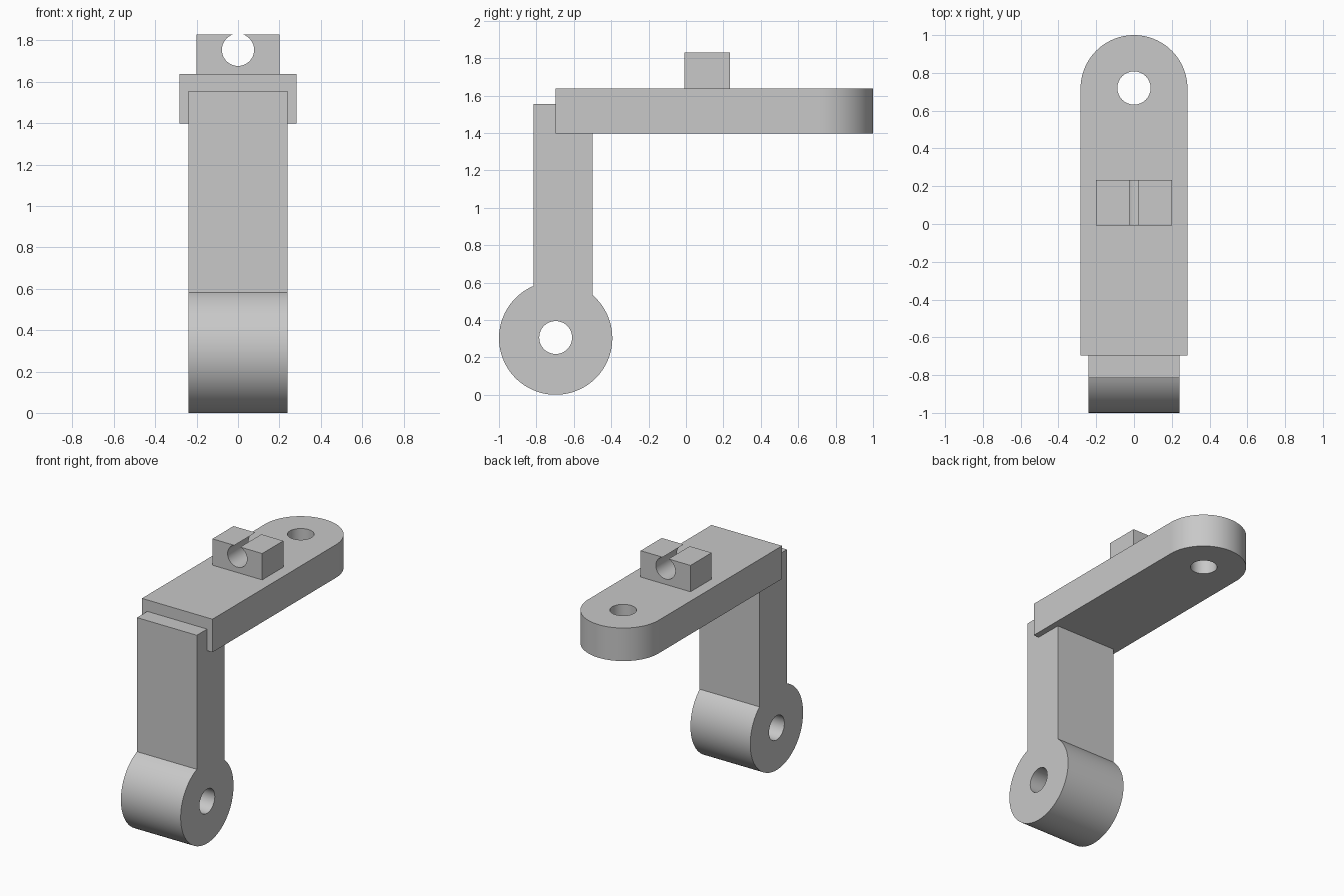
import bpy, bmesh
from math import sin, cos, asin, acos, sqrt, pi, radians
from mathutils import Matrix

cube = bpy.data.objects.get("Cube")
if cube:
    bpy.data.objects.remove(cube, do_unlink=True)

GREY = (0.58, 0.58, 0.58, 1)
grey = bpy.data.materials.new("plain grey")
grey.use_nodes = True
grey.diffuse_color = GREY
grey.node_tree.nodes["Principled BSDF"].inputs["Base Color"].default_value = GREY


def arc(cx, cy, r, start, end, n=48):
    return [(cx + r * cos(start + (end - start) * i / n),
             cy + r * sin(start + (end - start) * i / n)) for i in range(n + 1)]


def extruded(name, loops, axes, middle, half):
    """Fill an outline (with holes) and extrude it; axes gives world u, v, depth."""
    curve = bpy.data.curves.new(name, 'CURVE')
    curve.dimensions = '2D'
    curve.fill_mode = 'BOTH'
    curve.extrude = half
    for loop in loops:
        spline = curve.splines.new('POLY')
        spline.points.add(len(loop) - 1)
        for point, (u, v) in zip(spline.points, loop):
            point.co = (u, v, 0, 1)
        spline.use_cyclic_u = True
    temp = bpy.data.objects.new(name + " outline", curve)
    bpy.context.collection.objects.link(temp)
    bpy.context.view_layer.update()
    mesh = bpy.data.meshes.new_from_object(
        temp.evaluated_get(bpy.context.evaluated_depsgraph_get()))
    bpy.data.objects.remove(temp, do_unlink=True)

    # Turn the profile into place and weld caps to walls
    turn = Matrix(axes).transposed().to_4x4()
    bm = bmesh.new()
    bm.from_mesh(mesh)
    bmesh.ops.translate(bm, verts=bm.verts, vec=(0, 0, middle))
    bm.transform(turn)
    bmesh.ops.remove_doubles(bm, verts=bm.verts, dist=0.0001)
    bmesh.ops.recalc_face_normals(bm, faces=bm.faces)
    bm.to_mesh(mesh)
    bm.free()
    mesh.name = name
    mesh.materials.clear()
    mesh.materials.append(grey)
    obj = bpy.data.objects.new(name, mesh)
    bpy.context.collection.objects.link(obj)
    bpy.ops.object.select_all(action='DESELECT')
    obj.select_set(True)
    bpy.context.view_layer.objects.active = obj
    bpy.ops.object.shade_smooth_by_angle(angle=radians(30))
    return obj


X, Y, Z = (1, 0, 0), (0, 1, 0), (0, 0, 1)

# Upright arm with round pivot eye, seen from the side
ey, ez, er = -0.697, 0.303, 0.303
front, back, arm_top = -0.815, -0.5, 1.555
arm = arc(ey, ez, er, pi - acos((ey - front) / er),
          2 * pi + acos((back - ey) / er), 80)
arm += [(back, arm_top), (front, arm_top)]
pivot_hole = arc(ey, ez + 0.003, 0.088, 0, 2 * pi)[:-1]
extruded("upright_arm", [arm, pivot_hole], (Y, Z, X), 0, 0.24)

# Flat top bar with rounded back end and bolt hole
w = 0.283
bar = [(-w, -0.697), (w, -0.697)] + arc(0, 1 - w, w, 0, pi)
bolt_hole = arc(0, 0.72, 0.088, 0, 2 * pi)[:-1]
extruded("top_bar", [bar, bolt_hole], (X, Y, Z), 1.518, 0.12)

# Clip block whose round channel breaks through the top
top, channel_z, r, gap = 1.829, 1.755, 0.078, 0.024
a = acos(gap / r)
clip = [(-0.2, 1.638), (0.2, 1.638), (0.2, top)]
clip += arc(0, channel_z, r, a, -pi - a)
clip += [(-0.2, top)]
extruded("clip_block", [clip], (X, Z, Y), 0.113, 0.121)
